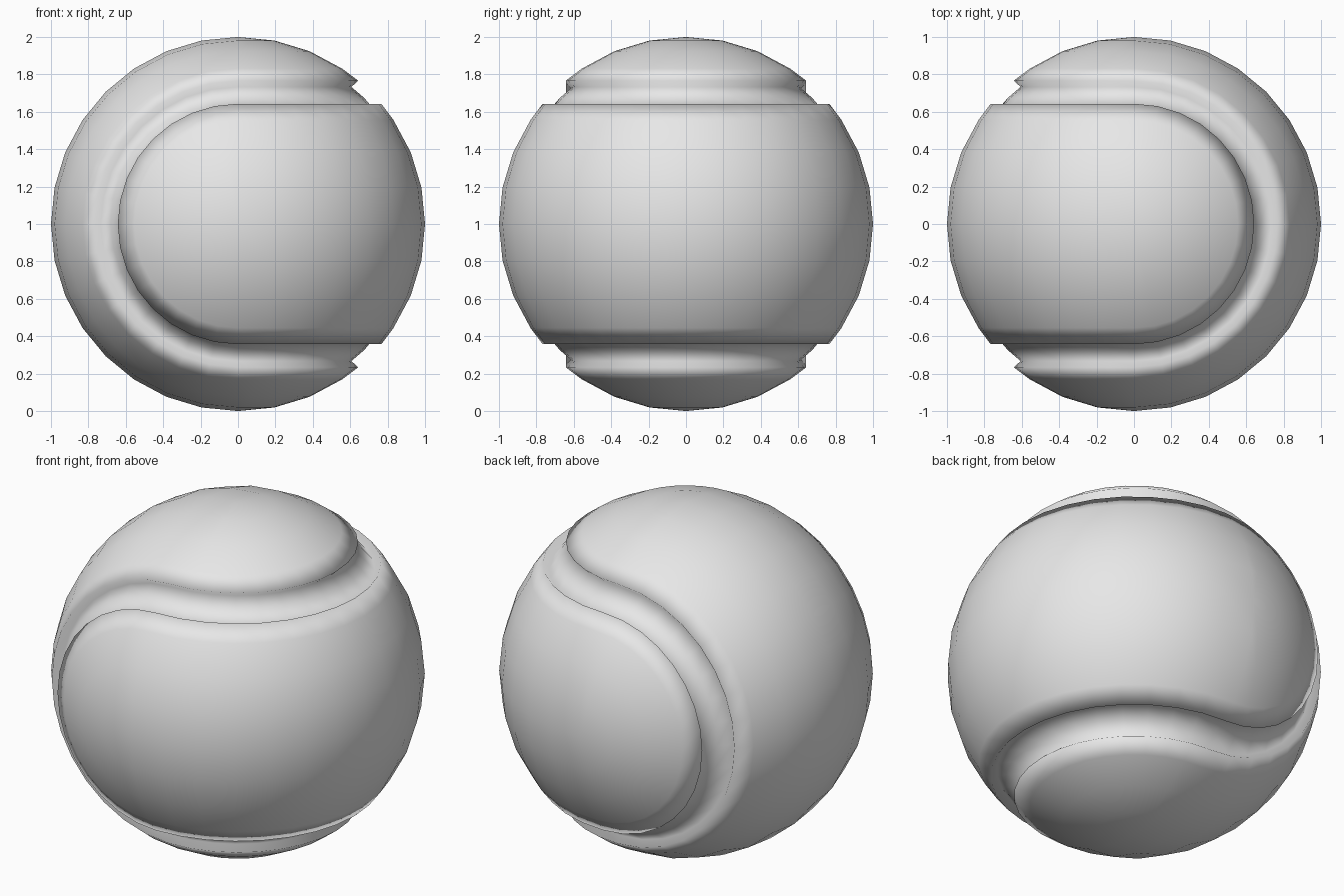
import bpy, bmesh
from math import sin, cos, pi, radians
from mathutils import Matrix, Vector

cube = bpy.data.objects.get("Cube")
if cube:
    bpy.data.objects.remove(cube, do_unlink=True)

STEP = 180 / 16       # facet angle of the ball
FLOOR = 0.951         # radius of the groove floor

# Quarter profile as (angle from pole, radius): cap, groove, half band
cap = [(i * STEP, 1) for i in range(4)] + [(40, 1)]
groove = [(39.6, FLOOR), (45, FLOOR + 0.003), (50.4, FLOOR)]
band = [(90 - a, r) for a, r in reversed(cap)]
quarter = cap + groove + band
profile = quarter + [(180 - a, r) for a, r in reversed(quarter[:-1])]

bm = bmesh.new()

# Right-angled half shell: spin the profile half a turn around z
verts = [bm.verts.new((0, -r * sin(radians(a)), r * cos(radians(a)))) for a, r in profile]
edges = [bm.edges.new(pair) for pair in zip(verts, verts[1:])]
bmesh.ops.spin(bm, geom=verts + edges, cent=(0, 0, 0), axis=(0, 0, 1), angle=pi, steps=16)

# Second half shell: the same shape turned over and twisted a quarter turn
copy = bmesh.ops.duplicate(bm, geom=bm.verts[:] + bm.edges[:] + bm.faces[:])["geom"]
twist = Matrix(((-1, 0, 0), (0, 0, 1), (0, 1, 0)))
bmesh.ops.transform(bm, matrix=twist.to_4x4(),
                    verts=[g for g in copy if isinstance(g, bmesh.types.BMVert)])

# Weld the halves into one ball and stand it on the ground
bmesh.ops.remove_doubles(bm, verts=bm.verts[:], dist=0.0005)
bmesh.ops.dissolve_degenerate(bm, edges=bm.edges[:], dist=0.0001)
bmesh.ops.recalc_face_normals(bm, faces=bm.faces[:])
bmesh.ops.translate(bm, verts=bm.verts[:], vec=Vector((0, 0, 1)))
for face in bm.faces:
    face.smooth = True

mesh = bpy.data.meshes.new("ball")
bm.to_mesh(mesh)
bm.free()
ball = bpy.data.objects.new("ball", mesh)
bpy.context.collection.objects.link(ball)

# Light grey material
grey = bpy.data.materials.new("light_grey")
grey.use_nodes = True
colour = (0.8, 0.8, 0.8, 1)
grey.diffuse_color = colour
grey.node_tree.nodes["Principled BSDF"].inputs["Base Color"].default_value = colour
mesh.materials.append(grey)
